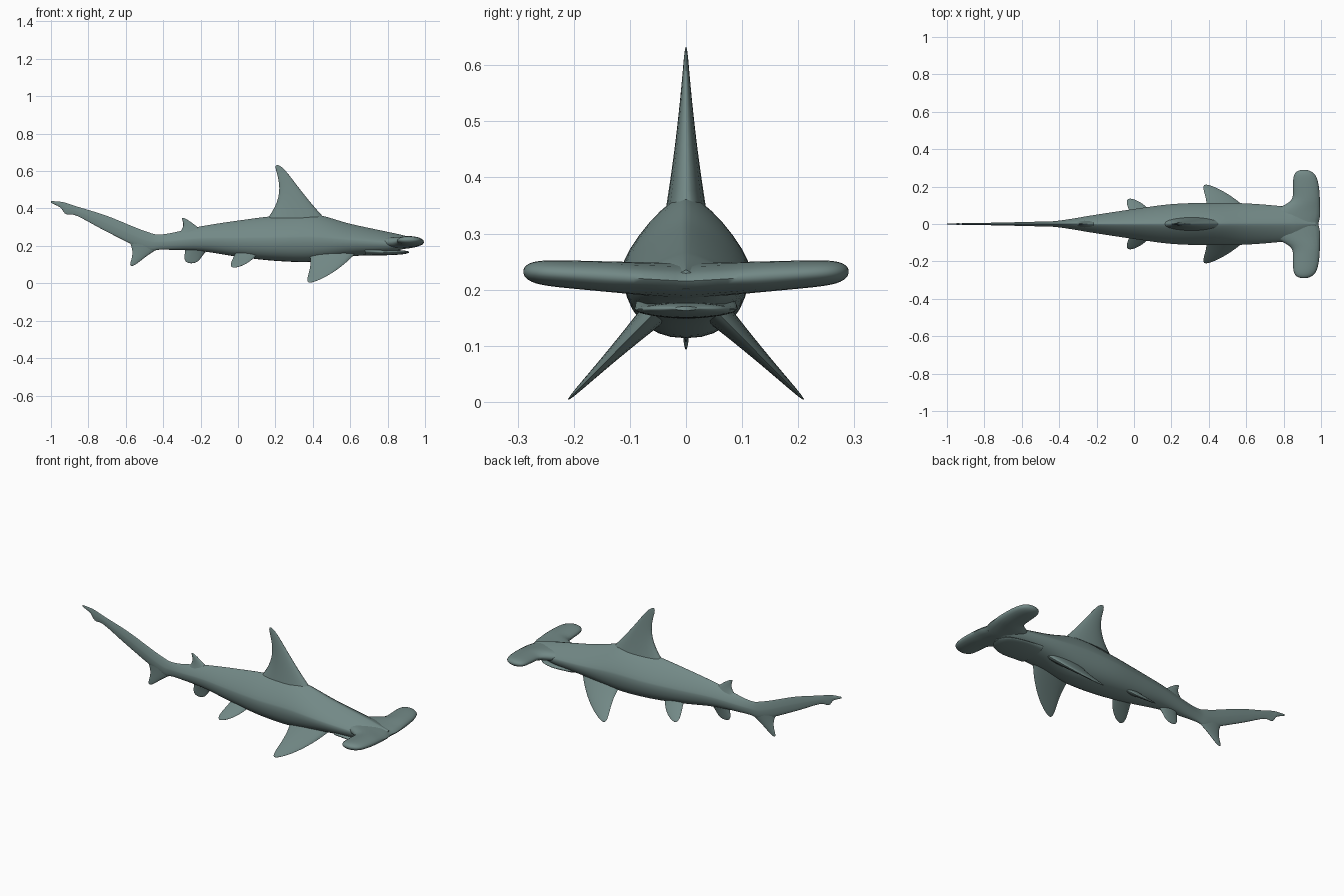
import bpy, bmesh, math
from mathutils import Vector

cube = bpy.data.objects.get("Cube")
if cube:
    bpy.data.objects.remove(cube, do_unlink=True)

skin = bpy.data.materials.new("grey_green_skin")
skin.use_nodes = True
skin.diffuse_color = (0.17, 0.25, 0.24, 1)
shader = skin.node_tree.nodes["Principled BSDF"]
shader.inputs["Base Color"].default_value = skin.diffuse_color


def loft(name, rings):
    """Skin a list of equal-length rings and cap both ends."""
    bm = bmesh.new()
    loops = [[bm.verts.new(point) for point in ring] for ring in rings]
    for ring, following in zip(loops, loops[1:]):
        for i in range(len(ring)):
            bm.faces.new((ring[i - 1], ring[i], following[i], following[i - 1]))
    bm.faces.new(loops[0])
    bm.faces.new(loops[-1])
    bmesh.ops.recalc_face_normals(bm, faces=bm.faces)
    mesh = bpy.data.meshes.new(name)
    bm.to_mesh(mesh)
    bm.free()
    mesh.materials.append(skin)
    part = bpy.data.objects.new(name, mesh)
    bpy.context.collection.objects.link(part)
    bpy.ops.object.select_all(action="DESELECT")
    part.select_set(True)
    bpy.context.view_layer.objects.active = part
    bpy.ops.object.shade_smooth_by_angle(angle=math.radians(60))


def smooth_stations(stations, steps=6):
    """Catmull-Rom interpolation between hand-placed stations."""
    points = [Vector(station) for station in stations]
    padded = [points[0]] + points + [points[-1]]
    result = []
    for before, start, end, after in zip(padded, padded[1:], padded[2:], padded[3:]):
        for step in range(steps):
            t = step / steps
            leaving, arriving = (end - before) / 2, (after - start) / 2
            ease = t * t * (3 - 2 * t)
            result.append(start.lerp(end, ease)
                          + leaving * (t * (1 - t) ** 2)
                          - arriving * (t * t * (1 - t)))
    return result + [points[-1]]


def power(value, exponent):
    return math.copysign(abs(value) ** exponent, value)


def trunk(name, stations, peak, belly, sides=32):
    """Stations run along x: (x, bottom z, top z, half width)."""
    rings = []
    for x, bottom, top, width in smooth_stations(stations):
        ring = []
        for i in range(sides):
            angle = math.tau * i / sides
            exponent = 2 / (peak if angle < math.pi else belly)
            across = power(math.cos(angle), exponent)
            upward = power(math.sin(angle), exponent)
            ring.append((x, width * across,
                         (bottom + top) / 2 + upward * (top - bottom) / 2))
        rings.append(ring)
    loft(name, rings)


def blade_ring(centre, normal, rear, front, thickness, rounding, sides=20):
    """Elliptical slice across a fin, shrunk by the rounding of its tip."""
    ring = []
    for i in range(sides):
        angle = math.tau * i / sides
        along = (front - rear) / 2 * rounding * math.cos(angle)
        offset = normal * (thickness * rounding * math.sin(angle))
        ring.append(((rear + front) / 2 + along, centre.x + offset.x, centre.y + offset.y))
    return ring


def fin(name, root, tip, rear, front, thickness, slices=16):
    """Root and tip are (y, z); rear and front edges are (root x, tip x, bow)."""
    root, tip = Vector(root), Vector(tip)
    normal = (tip - root).orthogonal().normalized()
    rings = []
    for i in range(slices + 1):
        t = math.sin(math.pi / 2 * i / slices)
        edges = [start + (end - start) * t + bow * 4 * t * (1 - t)
                 for start, end, bow in (rear, front)]
        rounding = max(math.sqrt(1 - t ** 8), 0.05)
        depth = thickness * (1 - t) ** 1.5 + 0.005
        rings.append(blade_ring(root.lerp(tip, t), normal, *edges, depth, rounding))
    loft(name, rings)


def hammer(name, reach, slices=48):
    """Wide head with a curved neck fillet behind and rounded tips."""
    rings = []
    for i in range(slices + 1):
        s = math.sin(math.pi * (i / slices - 0.5))
        neck = math.exp(-(s * reach / 0.1) ** 4)
        rear = 0.85 - 0.13 * neck
        front = 0.995 - 0.03 * s ** 4 - 0.01 * math.exp(-(s * 12) ** 2)
        centre = Vector((s * reach, 0.215 + 0.017 * abs(s)))
        depth = 0.032 - 0.01 * abs(s)
        rounding = max(math.sqrt(1 - s ** 16), 0.1)
        rings.append(blade_ring(centre, Vector((0, 1)), rear, front, depth, rounding))
    loft(name, rings)


# Body running from the snout into the long upper tail lobe
trunk("body", [
    (0.97, 0.2, 0.235, 0.02), (0.87, 0.18, 0.26, 0.08),
    (0.8, 0.16, 0.275, 0.094), (0.6, 0.143, 0.318, 0.11),
    (0.4, 0.115, 0.37, 0.113), (0.2, 0.12, 0.36, 0.106),
    (0, 0.142, 0.335, 0.08), (-0.2, 0.172, 0.304, 0.05),
    (-0.4, 0.18, 0.262, 0.018), (-0.5, 0.18, 0.28, 0.013),
    (-0.7, 0.275, 0.36, 0.008), (-0.86, 0.36, 0.41, 0.005),
    (-0.92, 0.37, 0.43, 0.004), (-0.95, 0.405, 0.436, 0.004),
    (-1, 0.43, 0.44, 0.002)], peak=1.3, belly=2.3)

# Lower jaw below the mouth gap
trunk("lower_jaw", [
    (0.68, 0.148, 0.2, 0.09), (0.8, 0.15, 0.18, 0.09),
    (0.88, 0.155, 0.176, 0.065), (0.915, 0.163, 0.17, 0.02)], peak=2, belly=2)

hammer("hammer_head", reach=0.29)

# Fins on the centre line
fin("dorsal_fin", root=(0, 0.35), tip=(0, 0.633),
    rear=(0.16, 0.18, 0.05), front=(0.46, 0.24, -0.01), thickness=0.03)
fin("second_dorsal_fin", root=(0, 0.25), tip=(0, 0.35),
    rear=(-0.34, -0.31, 0.03), front=(-0.15, -0.28, 0), thickness=0.02)
fin("anal_fin", root=(0, 0.2), tip=(0, 0.107),
    rear=(-0.28, -0.29, 0), front=(-0.14, -0.21, -0.01), thickness=0.02)
fin("lower_tail_lobe", root=(0, 0.22), tip=(0, 0.093),
    rear=(-0.58, -0.59, 0.02), front=(-0.36, -0.545, -0.02), thickness=0.008)

# Paired fins
for label, side in (("left", 1), ("right", -1)):
    fin(label + "_pectoral_fin", root=(side * 0.05, 0.165), tip=(side * 0.21, 0.004),
        rear=(0.38, 0.35, 0.02), front=(0.63, 0.42, 0.02), thickness=0.02)
    fin(label + "_pelvic_fin", root=(side * 0.03, 0.17), tip=(side * 0.135, 0.084),
        rear=(-0.01, -0.05, 0), front=(0.11, 0.01, 0.015), thickness=0.012)
